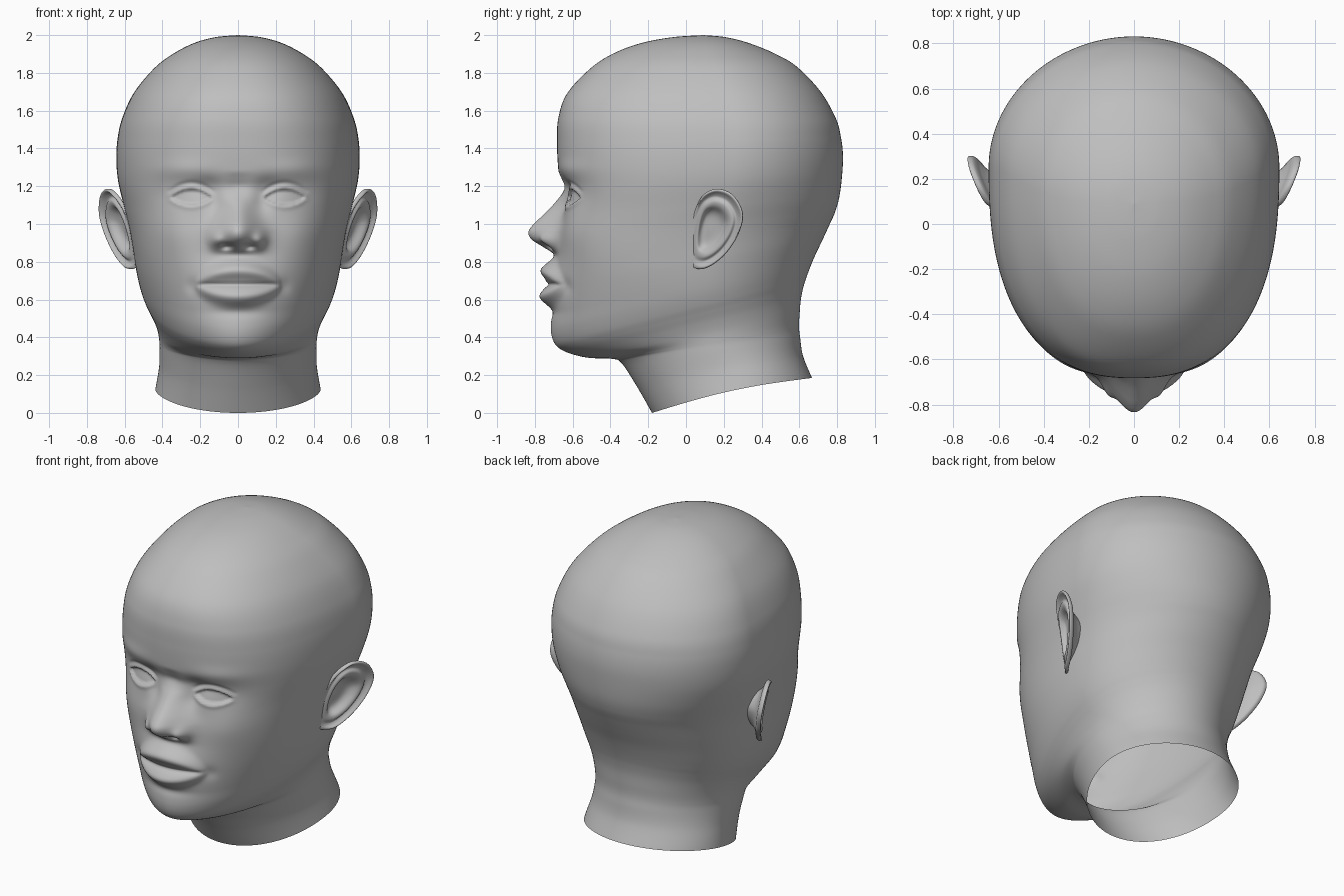
import bpy, bmesh, math
from math import exp, sin, cos, pi

skin = bpy.data.materials.new("plain_grey")
skin.diffuse_color = (0.52, 0.52, 0.52, 1)


def sample(pts, t, closed=False):
    """Catmull-Rom curve through tuples, one unit of t per point."""
    n = len(pts)
    i = math.floor(t)
    if closed:
        p = [pts[(i + k) % n] for k in (-1, 0, 1, 2)]
    else:
        i = max(0, min(n - 2, i))
        p = [pts[max(0, min(n - 1, i + k))] for k in (-1, 0, 1, 2)]
    f = t - i
    return tuple(0.5 * (2 * b + (c - a) * f + (2 * a - 5 * b + 4 * c - d) * f * f
                        + (3 * b - a - 3 * c + d) * f ** 3)
                 for a, b, c, d in zip(*p))


def smooth(a, b, v):
    t = max(0.0, min(1.0, (v - a) / (b - a)))
    return t * t * (3 - 2 * t)


def blob(x, z, cx, cz, rx, rz):
    return exp(-((x - cx) / rx) ** 2 - ((z - cz) / rz) ** 2)


def loft(name, rings, cap=False):
    bm = bmesh.new()
    vs = [[bm.verts.new(p) for p in ring] for ring in rings]
    n = len(rings[0])
    for a, b in zip(vs, vs[1:]):
        for j in range(n):
            k = (j + 1) % n
            bm.faces.new((a[j], a[k], b[k], b[j]))
    if cap:
        bm.faces.new(vs[0])
        bm.faces.new(vs[-1])
    bmesh.ops.remove_doubles(bm, verts=bm.verts[:], dist=1e-4)
    bmesh.ops.recalc_face_normals(bm, faces=bm.faces[:])
    for f in bm.faces:
        f.smooth = True
    me = bpy.data.meshes.new(name)
    bm.to_mesh(me)
    bm.free()
    me.materials.append(skin)
    ob = bpy.data.objects.new(name, me)
    bpy.context.collection.objects.link(ob)


# Nose height above the face, every 0.04 from z = 0.80
NOSE = [(v,) for v in (0, .01, .08, .145, .165, .142, .103, .063, .028, -.004, -.022, -.012, 0)]


def face_relief(x, z):
    """Forward displacement of the face at (x, z)."""
    x = abs(x)
    d = 0.0
    # nose, wings and nostrils
    if 0.80 < z < 1.28:
        wid = 0.112 - 0.040 * smooth(0.96, 1.12, z)
        d += sample(NOSE, (z - 0.80) / 0.04)[0] * exp(-(x / wid) ** 2)
    d += 0.04 * blob(x, z, .115, .915, .035, .042)
    d -= 0.035 * blob(x, z, .058, .88, .03, .014)
    # muzzle and lips
    d += 0.035 * blob(x, z, 0, .69, .20, .12)
    a = max(0.0, 1 - (x / 0.23) ** 2) ** 0.75
    if a > 0:
        s = 0.4 + 0.6 * a
        d += 0.057 * a * exp(-((z - .675 - .083 * a) / (.05 * s)) ** 2)
        d += 0.054 * a * exp(-((z - .675 + .06 * a) / (.048 * s)) ** 2)
        d -= 0.014 * min(1, 2 * a) * exp(-((z - .679) / .011) ** 2)
    d -= 0.010 * blob(x, z, .245, .67, .035, .04)
    d -= 0.010 * blob(x, z, 0, .535, .14, .03)
    # cheeks
    d += 0.022 * blob(x, z, .35, .96, .14, .14)
    # eye sockets, brow and eye bulge
    d -= 0.030 * blob(x, z, .25, 1.16, .14, .075)
    d -= 0.022 * blob(x, z, .15, 1.20, .08, .05)
    d -= 0.018 * blob(x, z, .13, 1.12, .05, .06)
    d += 0.010 * blob(x, z, .30, 1.29, .14, .05)
    d += 0.018 * blob(x, z, .25, 1.14, .10, .06)
    # eyelids around an almond opening
    q = (x - .247) / .112
    if abs(q) < 1.25:
        k = max(0.0, 1 - q * q)
        gap = abs(z - 1.139) - (.044 if z > 1.139 else .038) * k
        edge = 1 - smooth(.8, 1.25, abs(q))
        d += 0.006 * edge * exp(-((gap - .01) / .014) ** 2)
        d -= 0.014 * (1 - smooth(-.005, .003, gap)) * min(1, k * 4)
        if z > 1.139:
            d -= 0.007 * edge * exp(-((gap - .034) / .012) ** 2)
    return d


# Head and neck rings: front y, z / back y, z / half width
STATIONS = [
    (-.18, .0, .667, .185, .437),
    (-.26, .14, .62, .30, .418),
    (-.34, .262, .604, .40, .415),
    (-.39, .286, .598, .46, .417),
    (-.51, .291, .602, .53, .425),
    (-.60, .31, .608, .60, .443),
    (-.665, .338, .62, .66, .466),
    (-.70, .376, .635, .71, .488),
    (-.715, .44, .657, .77, .510),
    (-.707, .53, .682, .83, .528),
    (-.694, .65, .72, .91, .546),
    (-.685, .78, .757, .99, .561),
    (-.674, .91, .79, 1.065, .58),
    (-.661, 1.04, .813, 1.15, .606),
    (-.663, 1.18, .827, 1.265, .635),
    (-.677, 1.3, .831, 1.365, .644),
    (-.683, 1.43, .82, 1.46, .638),
    (-.676, 1.56, .793, 1.56, .613),
    (-.63, 1.69, .713, 1.70, .55),
    (-.51, 1.82, .59, 1.83, .442),
    (-.39, 1.9, .475, 1.9, .345),
    (-.24, 1.957, .335, 1.957, .235),
    (-.07, 1.989, .21, 1.989, .12),
    (.09, 2.0, .09, 2.0, 0),
]
# Widest y and front squareness, every 0.4 of height
SHAPE = [(.28, 2), (.13, 1.83), (.14, 2.38), (.24, 2.48), (.24, 2.4), (.09, 2.1)]
SUB, AROUND = 14, 280
rings = []
for i in range((len(STATIONS) - 1) * SUB + 1):
    fy, fz, by, bz, w = sample(STATIONS, i / SUB)
    ym, nf = sample(SHAPE, fz / 0.4)
    ring = []
    for j in range(AROUND):
        u = 2 * pi * j / AROUND
        phi = u - 0.45 * sin(u)          # denser towards the face
        s, c = sin(phi), cos(phi)
        n, length = (nf, ym - fy) if c > 0 else (1.98, by - ym)
        r = (abs(s) ** n + abs(c) ** n) ** (-1 / n)
        x, y = w * r * s, ym - length * r * c
        t = (y - fy) / max(by - fy, 1e-6)
        z = fz + (bz - fz) * t + .025 * sin(pi * t) * (1 - smooth(0, .25, fz))
        if y < -0.1 and 0.4 < z < 1.5:
            y -= face_relief(x, z) * (1 - smooth(-.4, -.1, y))
        ring.append((x, y, z))
    rings.append(ring)
loft("head", rings)

# Ears: outline in (y, z), then rings from the bowl over the rim to the back
OUTLINE = [(.17, 1.185), (.25, 1.15), (.30, 1.055), (.278, .95), (.215, .85), (.14, .785),
           (.075, .763), (.025, .79), (.015, .88), (.03, 1.0), (.06, 1.1), (.10, 1.16)]
PROFILE = [(.02, -.042), (.3, -.042), (.45, -.03), (.58, 0), (.7, .006), (.8, -.008), (.88, 0),
           (.95, .016), (1, .01), (1, -.008), (.93, -.018), (.8, -.026), (.6, -.055), (.45, -.13)]
CY, CZ = .12, .97
for side, name in ((1, "left_ear"), (-1, "right_ear")):
    rings = []
    for i in range((len(PROFILE) - 1) * 4 + 1):
        scale, off = sample(PROFILE, i / 4)
        ring = []
        for j in range(96):
            oy, oz = sample(OUTLINE, j * len(OUTLINE) / 96, True)
            y, z = CY + (oy - CY) * scale, CZ + (oz - CZ) * scale
            front = 1 - smooth(.02, .11, y)      # rim melts into the cheek
            rim = off * (1 - front) if i < 34 else off
            x = .405 + .452 * y + .173 * z + rim - .018 * front
            ring.append((side * x, y, z))
        rings.append(ring)
    loft(name, rings, cap=True)
